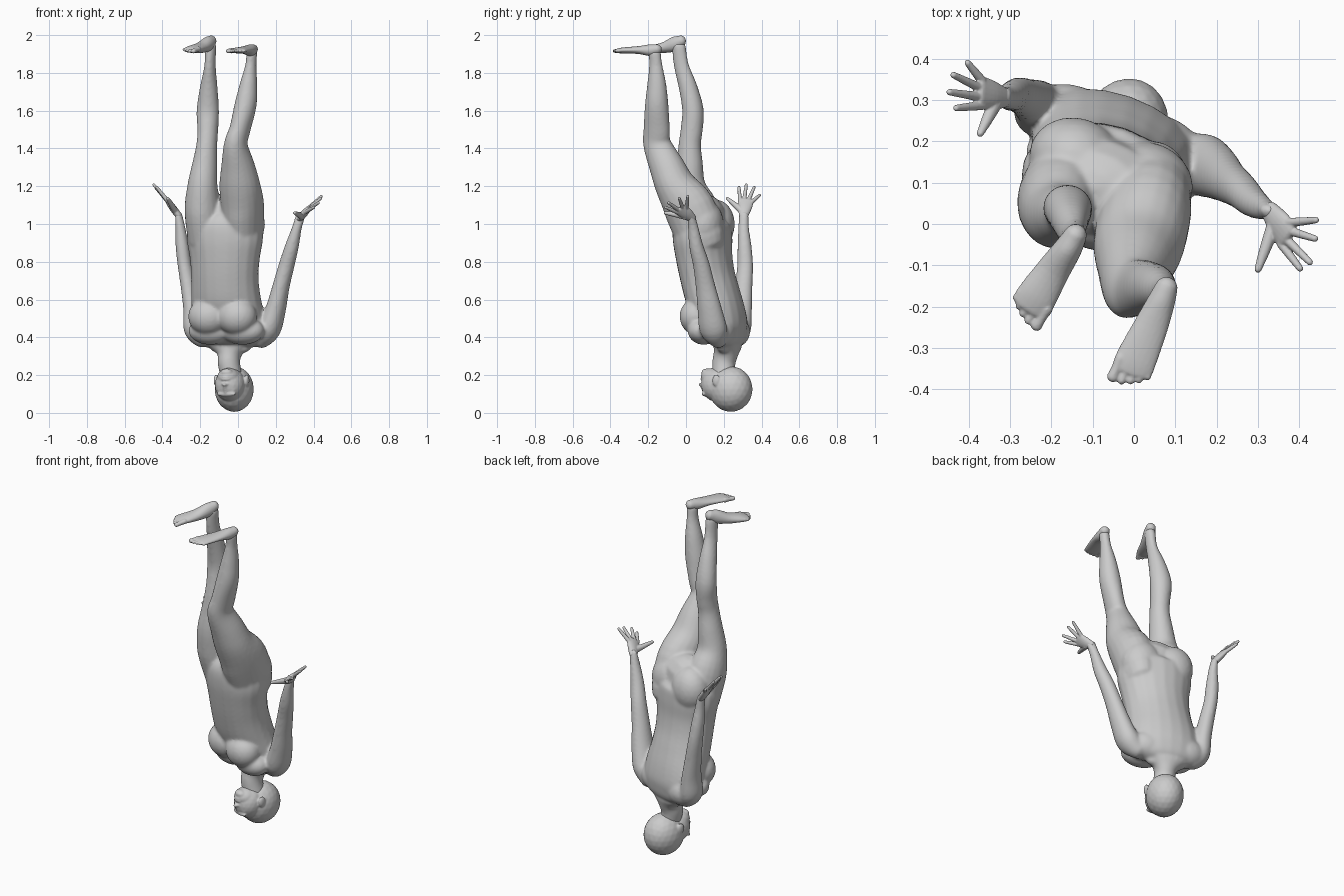
import bpy, bmesh, math
from mathutils import Vector, Matrix

YAW = math.radians(-19)
U = Vector((math.cos(YAW), math.sin(YAW), 0))      # body's sideways axis
F = Vector((math.sin(YAW), -math.cos(YAW), 0))     # body's front axis


def spline(pts, n):
    # Catmull-Rom interpolation of station tuples
    out = []
    for i in range(len(pts) - 1):
        a, b, c, d = (pts[max(i - 1, 0)], pts[i], pts[i + 1], pts[min(i + 2, len(pts) - 1)])
        for k in range(n):
            t = k / n
            out.append([0.5 * (2 * q + (r - p) * t + (2 * p - 5 * q + 4 * r - s) * t * t
                               + (3 * q - p - 3 * r + s) * t ** 3) for p, q, r, s in zip(a, b, c, d)])
    return out + [list(pts[-1])]


def loft(bm, stations, side=U, n=4, seg=20):
    # elliptical rings (x, y, z, half width, half depth) with rounded ends
    st = spline(stations, n)
    rings = []
    for i, s in enumerate(st):
        p = Vector(s[:3])
        t = (Vector(st[min(i + 1, len(st) - 1)][:3]) - Vector(st[max(i - 1, 0)][:3])).normalized()
        d = t.cross(side).normalized()
        w = d.cross(t)
        caps = [(0, 1)]
        if i in (0, len(st) - 1):
            caps = [(math.sin(a), math.cos(a)) for a in (0, 0.5, 1.0, 1.4)]
            if i == 0:
                caps = [(-x, c) for x, c in reversed(caps)]
        for off, sc in caps:
            o = p + t * off * min(s[3], s[4])
            rings.append([bm.verts.new(o + w * s[3] * sc * math.cos(a) + d * s[4] * sc * math.sin(a))
                          for a in (2 * math.pi * k / seg for k in range(seg))])
    for r0, r1 in zip(rings, rings[1:]):
        for k in range(seg):
            j = (k + 1) % seg
            bm.faces.new((r0[k], r0[j], r1[j], r1[k]))
    bm.faces.new(rings[0][::-1])
    bm.faces.new(rings[-1])


def blob(bm, loc, radii, yaw=YAW):
    m = Matrix.Translation(loc) @ Matrix.Rotation(yaw, 4, 'Z') @ Matrix.Diagonal((*radii, 1))
    bmesh.ops.create_icosphere(bm, subdivisions=3, radius=1, matrix=m)


def finish(bm, name, voxel, smooth):
    # fuse the overlapping forms into one skin
    bmesh.ops.recalc_face_normals(bm, faces=bm.faces)
    me = bpy.data.meshes.new(name)
    bm.to_mesh(me)
    bm.free()
    ob = bpy.data.objects.new(name, me)
    bpy.context.collection.objects.link(ob)
    r = ob.modifiers.new("fuse", 'REMESH')
    r.mode = 'VOXEL'
    r.voxel_size = voxel
    r.use_smooth_shade = True
    s = ob.modifiers.new("soften", 'SMOOTH')
    s.factor = 0.5
    s.iterations = smooth


# torso, chest, shoulder blades and buttocks
bm = bmesh.new()
loft(bm, [(-.04, .22, .35, .12, .045), (-.04, .22, .38, .185, .085), (-.045, .205, .43, .205, .115),
          (-.055, .178, .52, .2, .132), (-.065, .142, .62, .188, .142), (-.07, .115, .72, .183, .142),
          (-.07, .097, .82, .19, .145), (-.07, .088, .92, .208, .152), (-.07, .085, 1.0, .2, .148),
          (-.075, .09, 1.04, .17, .12)])
for s in (-1, 1):
    blob(bm, Vector((-.055, .165, .51)) + F * .083 + U * s * .08, (.108, .093, .1))
    blob(bm, Vector((-.045, .17, .435)) + F * .05 + U * s * .09, (.12, .08, .075))
    blob(bm, Vector((-.045, .22, .43)) + U * s * .11, (.11, .08, .085))
    blob(bm, Vector((-.07, .085, 1.0)) - F * .045 + U * s * .09, (.115, .1, .13))
# legs
loft(bm, [(-.165, .10, .92, .10, .11), (-.185, .06, 1.08, .097, .112), (-.188, .022, 1.2, .08, .083),
          (-.175, .02, 1.32, .066, .07), (-.165, .02, 1.42, .055, .06), (-.16, .03, 1.5, .055, .059),
          (-.16, .037, 1.6, .06, .057), (-.155, .012, 1.72, .047, .05), (-.148, -.025, 1.84, .029, .041),
          (-.145, -.038, 1.94, .03, .038)])
loft(bm, [(.03, .08, .92, .10, .13), (.025, .02, 1.08, .112, .138), (.01, -.055, 1.2, .109, .108),
          (.0, -.1, 1.3, .091, .094), (-.012, -.152, 1.42, .062, .076), (.01, -.155, 1.5, .054, .072),
          (.04, -.155, 1.63, .058, .063), (.056, -.155, 1.74, .046, .051), (.068, -.16, 1.84, .029, .036),
          (.073, -.165, 1.905, .029, .033)])
# arms
loft(bm, [(.12, .17, .40, .06, .055), (.165, .145, .445, .062, .075), (.2, .125, .55, .053, .066),
          (.228, .103, .67, .045, .053), (.257, .082, .78, .042, .045), (.285, .055, .88, .037, .038),
          (.312, .038, .98, .026, .029), (.33, .03, 1.04, .027, .019)])
loft(bm, [(-.19, .265, .40, .055, .055), (-.23, .278, .445, .057, .068), (-.242, .293, .55, .047, .058),
          (-.262, .305, .67, .041, .048), (-.282, .313, .78, .037, .043), (-.295, .31, .88, .035, .038),
          (-.305, .305, .98, .026, .029), (-.315, .305, 1.05, .019, .027)])
# neck
loft(bm, [(-.03, .2, .18, .058, .06), (-.048, .2, .26, .059, .062), (-.045, .21, .31, .066, .065),
          (-.045, .22, .36, .12, .07)])
finish(bm, "body", .0075, 12)

# head: skull, face, jaw, features; the face is turned a little sideways
bm = bmesh.new()
blob(bm, (-.02, .237, .126), (.102, .117, .121))
blob(bm, (-.042, .165, .148), (.08, .085, .09))
blob(bm, (-.05, .145, .188), (.06, .066, .05))
FC = Vector((-.042, .165, 0)) + F * .078
for dist, side, z, r in ((-.02, 0, .213, (.034, .028, .022)),     # chin
                         (.001, 0, .178, (.026, .013, .008)),     # lips
                         (.0, 0, .19, (.023, .013, .008)),
                         (.01, 0, .15, (.012, .016, .01)),        # nose tip
                         (.002, .012, .153, (.008, .012, .008)),
                         (.002, -.012, .153, (.008, .012, .008)),
                         (-.018, .032, .122, (.018, .012, .01)),  # eyes
                         (-.018, -.032, .122, (.018, .012, .01)),
                         (-.016, 0, .1, (.055, .015, .014)),      # brow
                         (-.102, .086, .172, (.012, .022, .032)),  # ears
                         (-.102, -.086, .172, (.012, .022, .032))):
    blob(bm, FC + F * dist + U * side + Vector((0, 0, z)), r)
a, b = FC + F * -.01 + Vector((0, 0, .108)), FC + F * .007 + Vector((0, 0, .15))
loft(bm, [(*a, .009, .012), (*b, .011, .012)])
finish(bm, "head", .005, 5)


def hand(name, wrist, palm, across, tips):
    bm = bmesh.new()
    w, p, ac = Vector(wrist), Vector(palm), Vector(across).normalized()
    loft(bm, [(*w, .025, .018), (*w.lerp(p, .5), .036, .019), (*p, .041, .014)], ac)
    for i, tip in enumerate(tips[1:]):
        base = p + ac * (-.03 + .02 * i) - (p - w) * .08
        tip = Vector(tip)
        loft(bm, [(*base, .0115, .0115), (*base.lerp(tip, .5), .01, .01),
                  (*base.lerp(tip, .93), .008, .008)], ac, 3, 12)
    base, tip = w.lerp(p, .35) - ac * .015, Vector(tips[0])     # thumb
    loft(bm, [(*base, .02, .017), (*base.lerp(tip, .5), .014, .014),
              (*base.lerp(tip, .92), .009, .009)], ac, 3, 12)
    finish(bm, name, .003, 2)


hand("left_hand", (-.315, .305, 1.045), (-.372, .318, 1.122), (-.02, 1, 0),
     [(-.375, .213, 1.14), (-.435, .28, 1.2), (-.452, .32, 1.215), (-.442, .363, 1.2), (-.405, .393, 1.155)])
hand("right_hand", (.328, .032, 1.03), (.37, -.028, 1.078), (.3, .85, .35),
     [(.297, -.118, 1.06), (.405, -.112, 1.09), (.43, -.097, 1.115), (.443, -.037, 1.14), (.445, .01, 1.15)])


def foot(name, stations, medial):
    bm = bmesh.new()
    end = Vector(stations[-1][:3])
    d = (end - Vector(stations[0][:3])).normalized()
    side = d.cross(Vector((0, 0, 1))).normalized()
    if side.x * medial < 0:
        side = -side
    loft(bm, stations, side)
    # toes, the big toe on the inner side
    for off, length, r in ((.037, .05, .0145), (.014, .05, .0105), (-.006, .042, .01),
                           (-.024, .032, .0095), (-.041, .018, .009)):
        base = end + side * off - d * .02
        loft(bm, [(*base, r, r), (*(base + d * length * .5), r * .85, r * .85),
                  (*(base + d * length), r, r * .85)], side, 3, 12)
    finish(bm, name, .004, 2)


foot("left_foot", [(-.142, -.028, 1.969, .028, .03), (-.16, -.06, 1.953, .034, .039),
                   (-.197, -.115, 1.934, .041, .029), (-.235, -.175, 1.926, .049, .021),
                   (-.252, -.202, 1.922, .046, .015)], 1)
foot("right_foot", [(.078, -.155, 1.925, .028, .027), (.065, -.19, 1.92, .034, .031),
                    (.04, -.25, 1.921, .042, .021), (.005, -.328, 1.919, .05, .016),
                    (-.006, -.357, 1.917, .048, .013)], -1)
